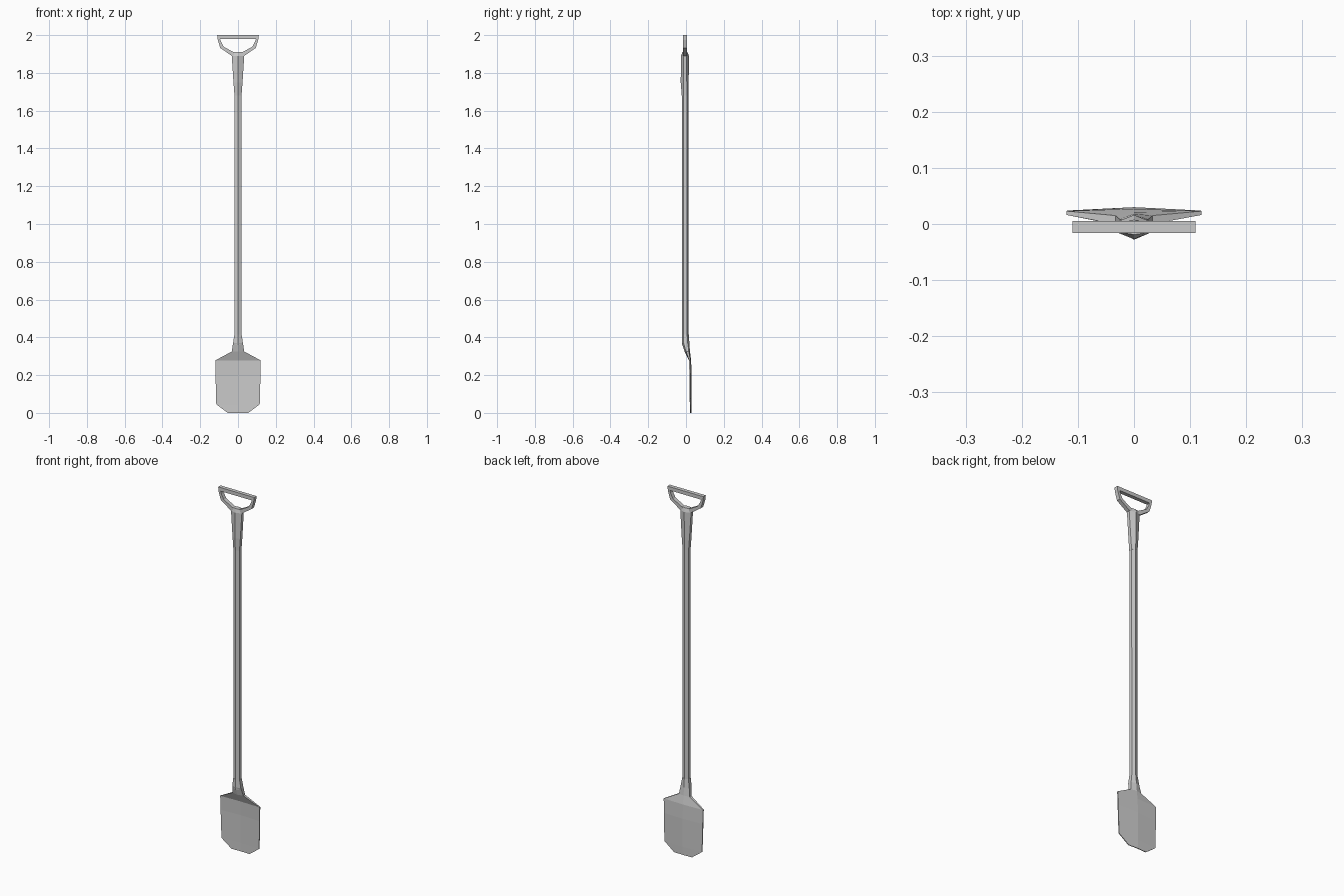
import bpy, bmesh

if "Cube" in bpy.data.objects:
    bpy.data.objects.remove(bpy.data.objects["Cube"])


def finish(name, bm):
    bmesh.ops.remove_doubles(bm, verts=bm.verts, dist=1e-5)
    bmesh.ops.recalc_face_normals(bm, faces=bm.faces)
    me = bpy.data.meshes.new(name)
    bm.to_mesh(me)
    bm.free()
    ob = bpy.data.objects.new(name, me)
    bpy.context.collection.objects.link(ob)
    return ob


def hex_loft(name, sections):
    """Six-sided rings: z, half width, front ridge y, front edge y, back edge y, back ridge y."""
    bm = bmesh.new()
    rings = []
    for z, w, fc, fe, be, bc in sections:
        pts = [(0, fc), (w, fe), (w, be), (0, bc), (-w, be), (-w, fe)]
        rings.append([bm.verts.new((x, y, z)) for x, y in pts])
    for a, b in zip(rings, rings[1:]):
        for i in range(6):
            j = (i + 1) % 6
            bm.faces.new((a[i], a[j], b[j], b[i]))
    for r in (rings[0], rings[-1]):
        bm.faces.new((r[0], r[1], r[2], r[3]))
        bm.faces.new((r[0], r[3], r[4], r[5]))
    return finish(name, bm)


# Long hexagonal pole
hex_loft("shaft", [
    (0.36, 0.018, -0.021, -0.013, 0.005, 0.013),
    (1.80, 0.018, -0.022, -0.014, 0.004, 0.012),
])

# Blade, shoulders and neck socket in one loft
hex_loft("blade", [
    (0.000, 0.055, 0.024, 0.022, 0.026, 0.028),
    (0.045, 0.115, 0.024, 0.020, 0.024, 0.029),
    (0.200, 0.119, 0.024, 0.018, 0.024, 0.030),
    (0.278, 0.120, 0.019, 0.016, 0.023, 0.027),
    (0.325, 0.033, -0.008, 0.000, 0.015, 0.021),
    (0.370, 0.026, -0.022, -0.013, 0.009, 0.018),
    (0.415, 0.019, -0.022, -0.014, 0.006, 0.015),
])

# Flared socket below the grip
hex_loft("grip_socket", [
    (1.68, 0.0185, -0.0225, -0.014, 0.004, 0.0125),
    (1.75, 0.024, -0.028, -0.014, 0.004, 0.014),
    (1.89, 0.033, -0.027, -0.014, 0.003, 0.016),
    (1.91, 0.020, -0.019, -0.016, 0.004, 0.007),
])

# D-shaped grip: mirrored frame outline extruded in depth
outer = [(0.11, 2.0), (0.107, 1.975), (0.094, 1.932), (0.033, 1.89)]
inner = [(0.095, 1.98), (0.090, 1.965), (0.075, 1.938), (0.020, 1.908)]
outer += [(-x, z) for x, z in reversed(outer)]
inner += [(-x, z) for x, z in reversed(inner)]
bm = bmesh.new()
layers = [[bm.verts.new((x, y, z)) for x, z in loop]
          for loop, y in ((outer, -0.016), (outer, 0.005), (inner, 0.005), (inner, -0.016))]
for k in range(4):
    a, b = layers[k], layers[(k + 1) % 4]
    for i in range(len(outer)):
        j = (i + 1) % len(outer)
        bm.faces.new((a[i], a[j], b[j], b[i]))
finish("d_grip", bm)
